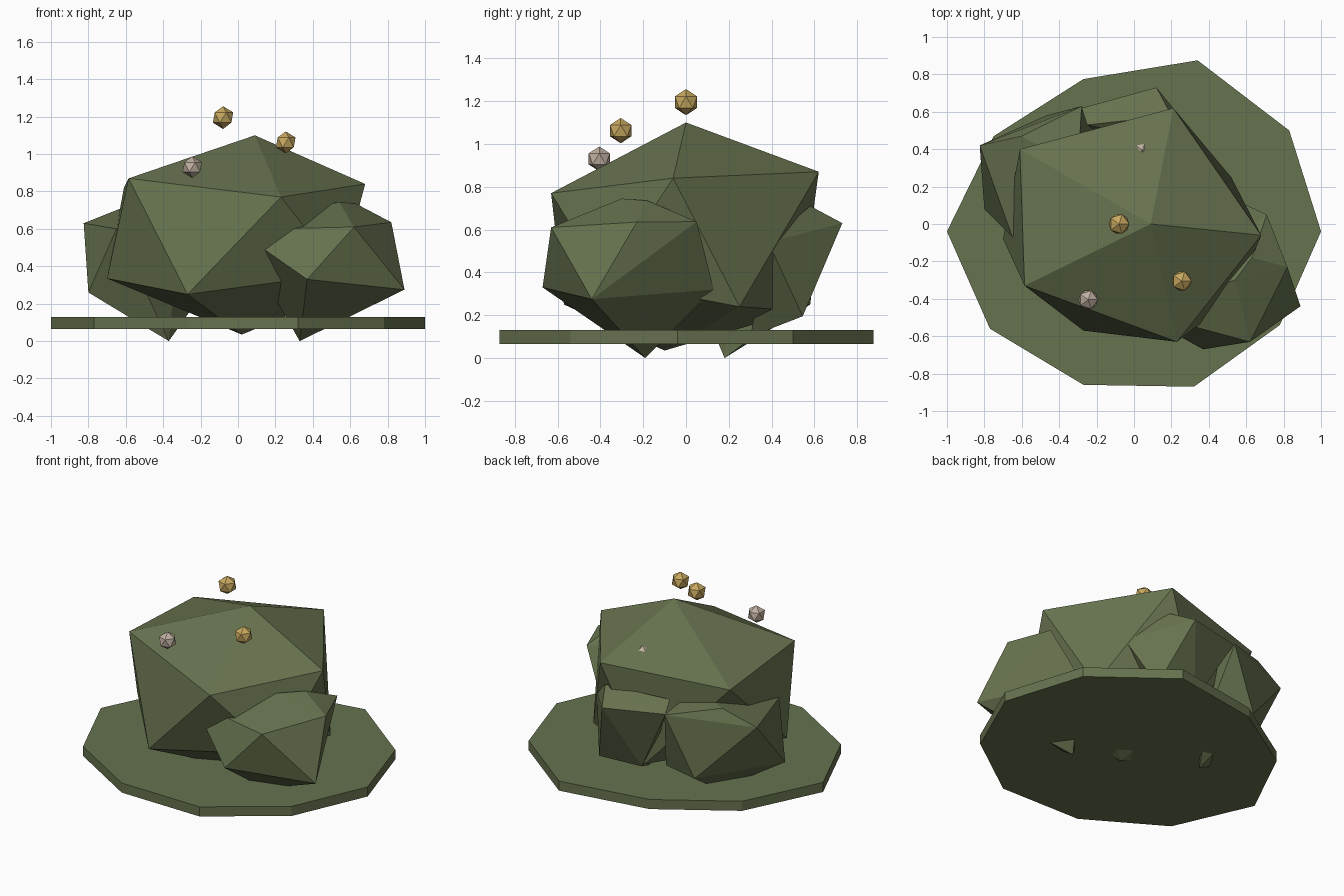
import bpy
import bmesh

cube = bpy.data.objects.get("Cube")
if cube:
    bpy.data.objects.remove(cube, do_unlink=True)


def make_material(name, red, green, blue):
    material = bpy.data.materials.new(name)
    material.use_nodes = True
    colour = (red, green, blue, 1)
    material.diffuse_color = colour
    material.node_tree.nodes["Principled BSDF"].inputs["Base Color"].default_value = colour
    return material


moss_green = make_material("moss green", .133, .168, .077)
dull_gold = make_material("dull gold", .578, .392, .117)
pale_stone = make_material("pale stone", .52, .43, .35)


def add_object(name, bm, material):
    """Turn a bmesh into a flat shaded object of one colour."""
    bmesh.ops.recalc_face_normals(bm, faces=bm.faces)
    mesh = bpy.data.meshes.new(name)
    bm.to_mesh(mesh)
    bm.free()
    mesh.materials.append(material)
    obj = bpy.data.objects.new(name, mesh)
    bpy.context.collection.objects.link(obj)
    return obj


def add_boulder(name, *corners):
    """A rough faceted rock: the hull around a few corners."""
    bm = bmesh.new()
    for corner in corners:
        bm.verts.new(corner)
    hull = bmesh.ops.convex_hull(bm, input=bm.verts[:])
    loose = {v for v in hull["geom_interior"] + hull["geom_unused"]
             if isinstance(v, bmesh.types.BMVert)}
    bmesh.ops.delete(bm, geom=list(loose), context="VERTS")
    return add_object(name, bm, moss_green)


def add_slab(name, outline, bottom, top):
    """A flat plate raised from an outline."""
    bm = bmesh.new()
    base = bm.faces.new([bm.verts.new((x, y, bottom)) for x, y in outline])
    raised = bmesh.ops.extrude_face_region(bm, geom=[base])
    for item in raised["geom"]:
        if isinstance(item, bmesh.types.BMVert):
            item.co.z = top
    return add_object(name, bm, moss_green)


def add_nugget(name, material, location, radius):
    """A small twenty sided stone."""
    bm = bmesh.new()
    bmesh.ops.create_icosphere(bm, subdivisions=1, radius=radius)
    obj = add_object(name, bm, material)
    obj.location = location
    return obj


# Uneven ten sided ground plate
add_slab("ground_plate", [
    (-1, -.04), (-.77, -.56), (-.27, -.86), (.32, -.87), (.78, -.54),
    (1, -.04), (.83, .5), (.34, .875), (-.27, .775), (-.75, .47)], .065, .13)

# Large central rock: peak, upper ring, lower ring, foot
add_boulder(
    "main_boulder",
    (.09, 0, 1.1),
    (-.61, .4, .82), (.21, .62, .87), (.68, -.06, .84), (.23, -.63, .77), (-.585, -.33, .87),
    (-.7, -.08, .335), (-.27, -.57, .25), (.55, -.38, .36), (.52, .25, .24), (-.06, .53, .22),
    (.02, -.1, .035))

# Rock leaning on the front corner
add_boulder(
    "front_boulder",
    (.54, -.3, .745), (.63, -.18, .735),
    (.62, -.63, .61), (.82, -.23, .635), (.71, .05, .637), (-.01, -.46, .595),
    (.89, -.44, .275), (.37, -.67, .33), (.54, .13, .32),
    (.33, -.19, 0))

# Rock on the right, toward the back
add_boulder(
    "side_boulder",
    (-.6, .47, .72), (-.3, .3, .72),
    (-.825, .42, .63), (-.28, .63, .65), (-.65, -.07, .6),
    (-.8, .08, .26), (-.47, .58, .25), (-.2, .5, .24),
    (-.37, .18, 0))

# Rock at the back
add_boulder(
    "back_boulder",
    (.2, .58, .71), (-.25, .53, .71),
    (.12, .73, .63), (-.28, .62, .65), (.4, .385, .54),
    (.27, .545, .195), (-.04, .53, .2), (.05, .3, .1))

# Small stones on and above the rocks
add_nugget("upper_gold_nugget", dull_gold, (-.08, 0, 1.195), .061)
add_nugget("lower_gold_nugget", dull_gold, (.255, -.305, 1.062), .059)
add_nugget("front_pale_stone", pale_stone, (-.245, -.405, .93), .058)
add_nugget("buried_pale_stone", pale_stone, (.045, .395, .885), .058)
